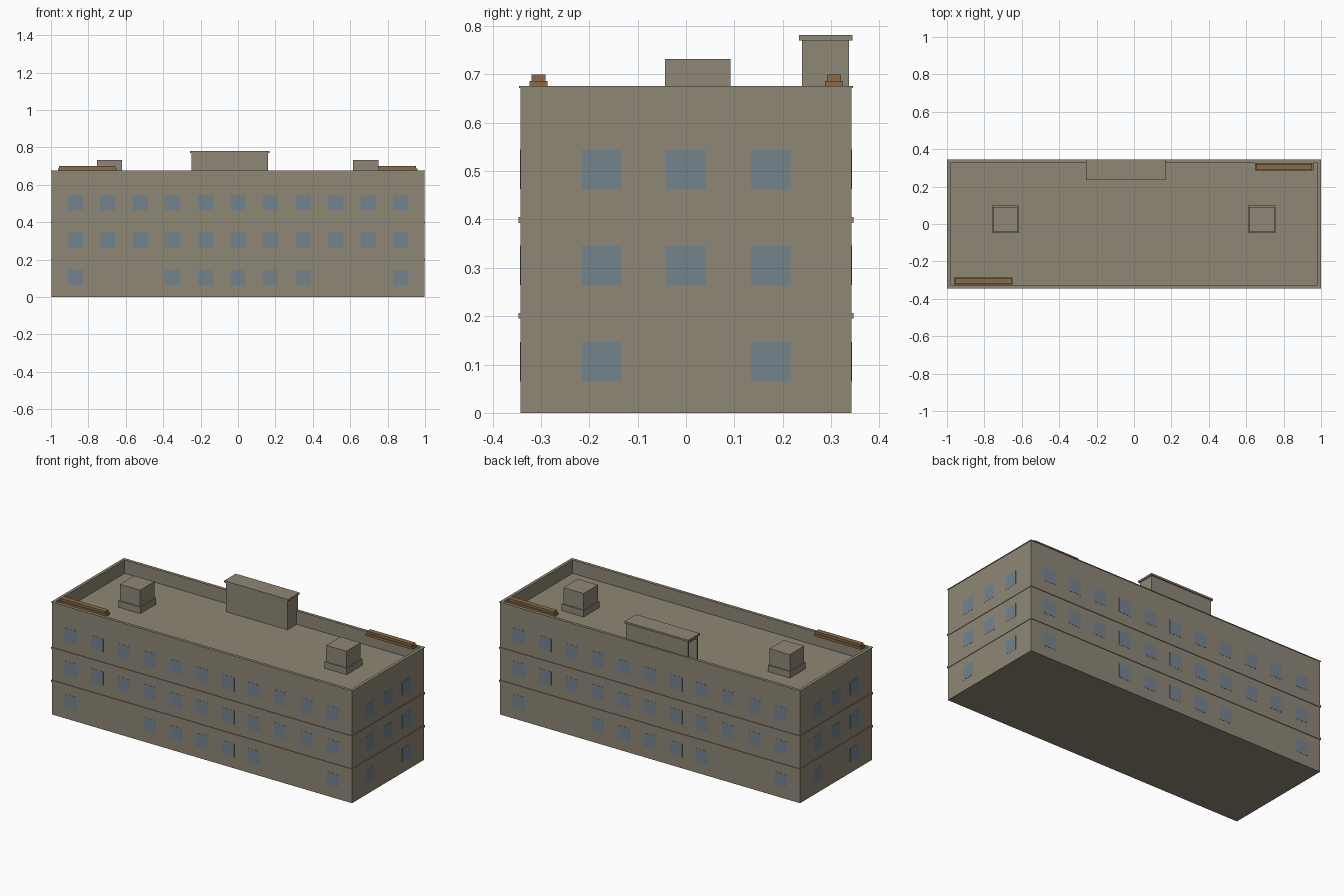
import bpy
import bmesh
from mathutils import Matrix, Vector

old = bpy.data.objects.get("Cube")
if old:
    bpy.data.objects.remove(old, do_unlink=True)


def material(name, rgb):
    m = bpy.data.materials.new(name)
    m.use_nodes = True
    m.diffuse_color = (*rgb, 1)
    bsdf = next(n for n in m.node_tree.nodes if n.type == 'BSDF_PRINCIPLED')
    bsdf.inputs["Base Color"].default_value = (*rgb, 1)
    return m


STONE = material("warm_grey_stone", (0.275, 0.245, 0.183))
GLASS = material("blue_window_glass", (0.178, 0.23, 0.268))
WOOD = material("brown_wood", (0.26, 0.15, 0.067))


def add_box(bm, lo, hi):
    lo, hi = Vector(lo), Vector(hi)
    mat = Matrix.Translation((lo + hi) / 2) @ Matrix.Diagonal((*(hi - lo), 1))
    bmesh.ops.create_cube(bm, size=1, matrix=mat)


def boxes(name, mat, spans):
    """One object made of boxes given as (low corner, high corner)."""
    bm = bmesh.new()
    for lo, hi in spans:
        add_box(bm, lo, hi)
    me = bpy.data.meshes.new(name)
    bm.to_mesh(me)
    bm.free()
    me.materials.append(mat)
    ob = bpy.data.objects.new(name, me)
    bpy.context.collection.objects.link(ob)
    return ob


def ring(name, x, y, z0, z1, t):
    """Rectangular frame with outer half sizes x, y and wall thickness t."""
    return boxes(name, STONE, [
        ((-x, -y, z0), (x, -y + t, z1)), ((-x, y - t, z0), (x, y, z1)),
        ((-x, -y + t, z0), (-x + t, y - t, z1)),
        ((x - t, -y + t, z0), (x, y - t, z1))])


X, Y, ROOF, TOP = 0.997, 0.342, 0.595, 0.672

# Main block, parapet, coping and floor bands
boxes("main_block", STONE, [((-X, -Y, 0), (X, Y, ROOF))])
ring("parapet", X, Y, ROOF, TOP, 0.015)
ring("coping", 1.0, Y + 0.003, TOP, 0.676, 0.018)
for n, z in enumerate((0.195, 0.393)):
    ring(f"floor_band_{n + 1}", 1.0, Y + 0.004, z, z + 0.012, 0.012)

# Windows on all four walls; the ground floor has gaps
HALF, OUT = 0.041, 0.001
long_wall, short_wall = [], []
for floor in range(3):
    z = 0.106 + floor * 0.199
    for i in range(-5, 6):
        if floor == 0 and abs(i) in (3, 4):
            continue
        x = i * 0.174
        for y in (-Y, Y):
            long_wall.append(((x - HALF, y - OUT, z - HALF),
                              (x + HALF, y + OUT, z + HALF)))
    for j in (-1, 0, 1):
        if floor == 0 and j == 0:
            continue
        y = j * 0.175
        for x in (-X, X):
            short_wall.append(((x - OUT, y - HALF, z - HALF),
                               (x + OUT, y + HALF, z + HALF)))
boxes("front_and_back_windows", GLASS, long_wall)
boxes("side_windows", GLASS, short_wall)

# Two rooftop ventilation units on wider bases
for side, x in (("right", -0.687), ("left", 0.683)):
    boxes(f"{side}_vent_unit", STONE, [
        ((x - 0.073, -0.049, ROOF), (x + 0.073, 0.099, 0.634)),
        ((x - 0.067, -0.043, 0.634), (x + 0.067, 0.092, 0.732))])

# Stair house: hollow walls, doorway in one end, overhanging slab
x0, x1, y0, y1, zt, t = -0.249, 0.161, 0.24, 0.337, 0.77, 0.01
boxes("stair_house_walls", STONE, [
    ((x0, y0, ROOF), (x1, y0 + t, zt)),
    ((x0, y1 - t, ROOF), (x1, y1, zt)),
    ((x1 - t, y0 + t, ROOF), (x1, y1 - t, zt)),
    ((x0, y0 + t, zt - 0.015), (x0 + t, y1 - t, zt))])
boxes("stair_house_slab", STONE,
      [((-0.256, 0.234, zt), (0.168, 0.344, 0.781))])

# Stepped wooden rails by opposite corners of the parapet
for name, x, y in (("front_rail", -0.806, -0.305), ("back_rail", 0.803, 0.306)):
    boxes(name, WOOD, [
        ((x - 0.156, y - 0.019, 0.671), (x + 0.156, y + 0.019, 0.686)),
        ((x - 0.15, y - 0.0145, 0.686), (x + 0.15, y + 0.0145, 0.7))])
